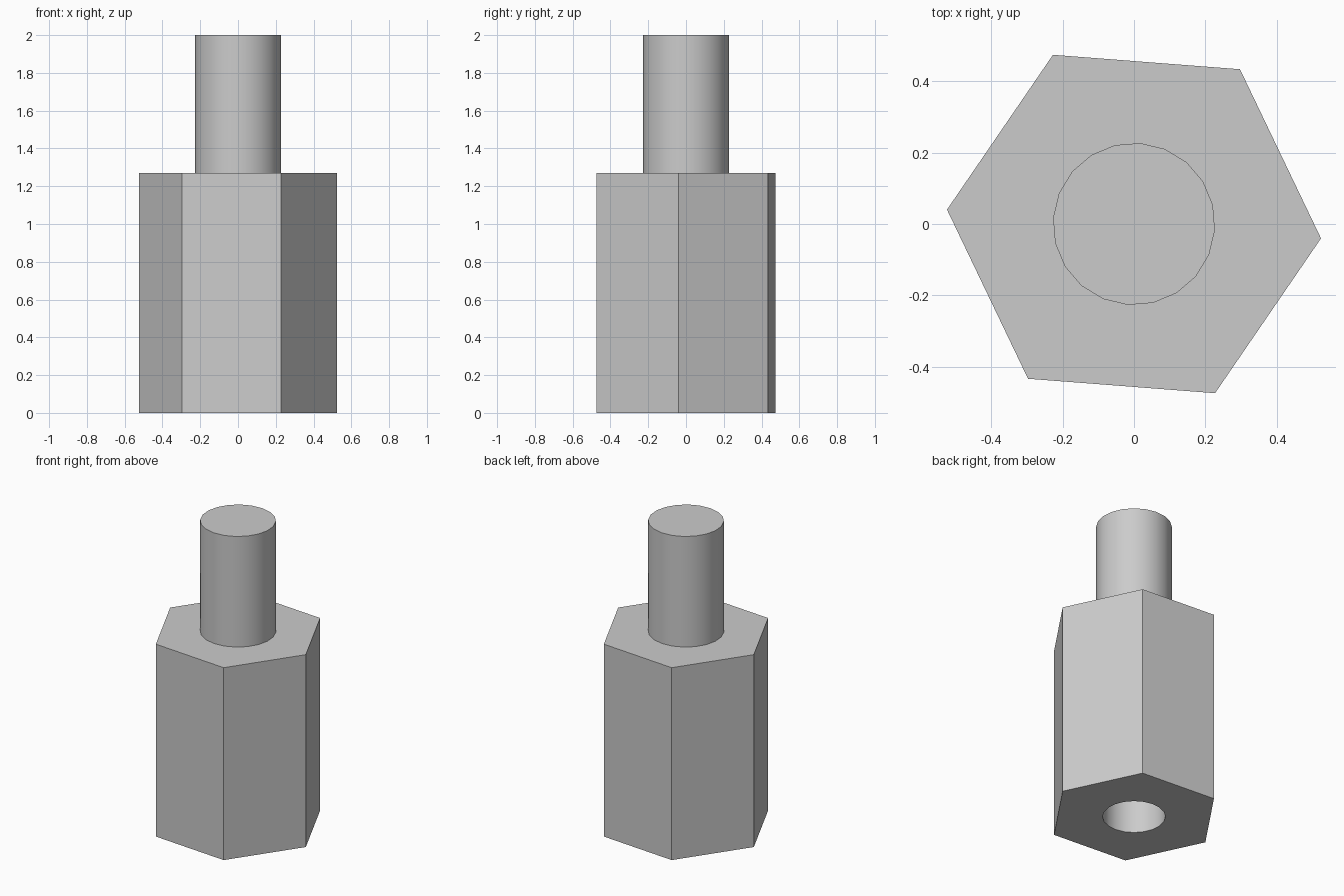
import bpy, bmesh, math

cube = bpy.data.objects.get("Cube")
if cube:
    bpy.data.objects.remove(cube, do_unlink=True)

TURN = math.radians(-4.4)      # the whole part is turned slightly about z
HEX_R, STUD_R, HOLE_R = 0.525, 0.227, 0.188
BODY_H, TOTAL_H, HOLE_DEPTH = 1.27, 2.0, 0.85
ROUND_SIDES = 20

metal = bpy.data.materials.new("light_grey_metal")
metal.use_nodes = True
colour = (0.6, 0.6, 0.6, 1)
metal.diffuse_color = colour
metal.node_tree.nodes["Principled BSDF"].inputs["Base Color"].default_value = colour


def ring(bm, sides, radius, z):
    """Closed loop of edges, returned with its vertices."""
    step = math.tau / sides
    verts = [bm.verts.new((radius * math.cos(TURN + i * step),
                           radius * math.sin(TURN + i * step), z))
             for i in range(sides)]
    edges = [bm.edges.new((verts[i - 1], verts[i])) for i in range(sides)]
    return verts, edges


def wall(bm, low, high):
    """Quads between two rings with the same number of sides."""
    for i in range(len(low)):
        bm.faces.new((low[i - 1], low[i], high[i], high[i - 1]))


def finish(bm, name):
    bmesh.ops.recalc_face_normals(bm, faces=bm.faces[:])
    mesh = bpy.data.meshes.new(name)
    bm.to_mesh(mesh)
    bm.free()
    mesh.materials.append(metal)
    obj = bpy.data.objects.new(name, mesh)
    bpy.context.collection.objects.link(obj)
    bpy.ops.object.select_all(action="DESELECT")
    obj.select_set(True)
    bpy.context.view_layer.objects.active = obj
    bpy.ops.object.shade_smooth_by_angle(angle=math.radians(30))


# Hexagonal body with a blind hole below and an open seat for the stud above
bm = bmesh.new()
base, base_edges = ring(bm, 6, HEX_R, 0)
top, top_edges = ring(bm, 6, HEX_R, BODY_H)
mouth, mouth_edges = ring(bm, ROUND_SIDES, HOLE_R, 0)
floor, _ = ring(bm, ROUND_SIDES, HOLE_R, HOLE_DEPTH)
_, seat_edges = ring(bm, ROUND_SIDES, STUD_R, BODY_H)
for edges, up in ((base_edges + mouth_edges, -1), (top_edges + seat_edges, 1)):
    bmesh.ops.triangle_fill(bm, edges=edges, use_beauty=True, normal=(0, 0, up))
wall(bm, base, top)
wall(bm, mouth, floor)
bm.faces.new(floor)
finish(bm, "hex_body")

# Round stud standing on the body
bm = bmesh.new()
foot, _ = ring(bm, ROUND_SIDES, STUD_R, BODY_H)
tip, _ = ring(bm, ROUND_SIDES, STUD_R, TOTAL_H)
wall(bm, foot, tip)
bm.faces.new(tip)
finish(bm, "stud")
